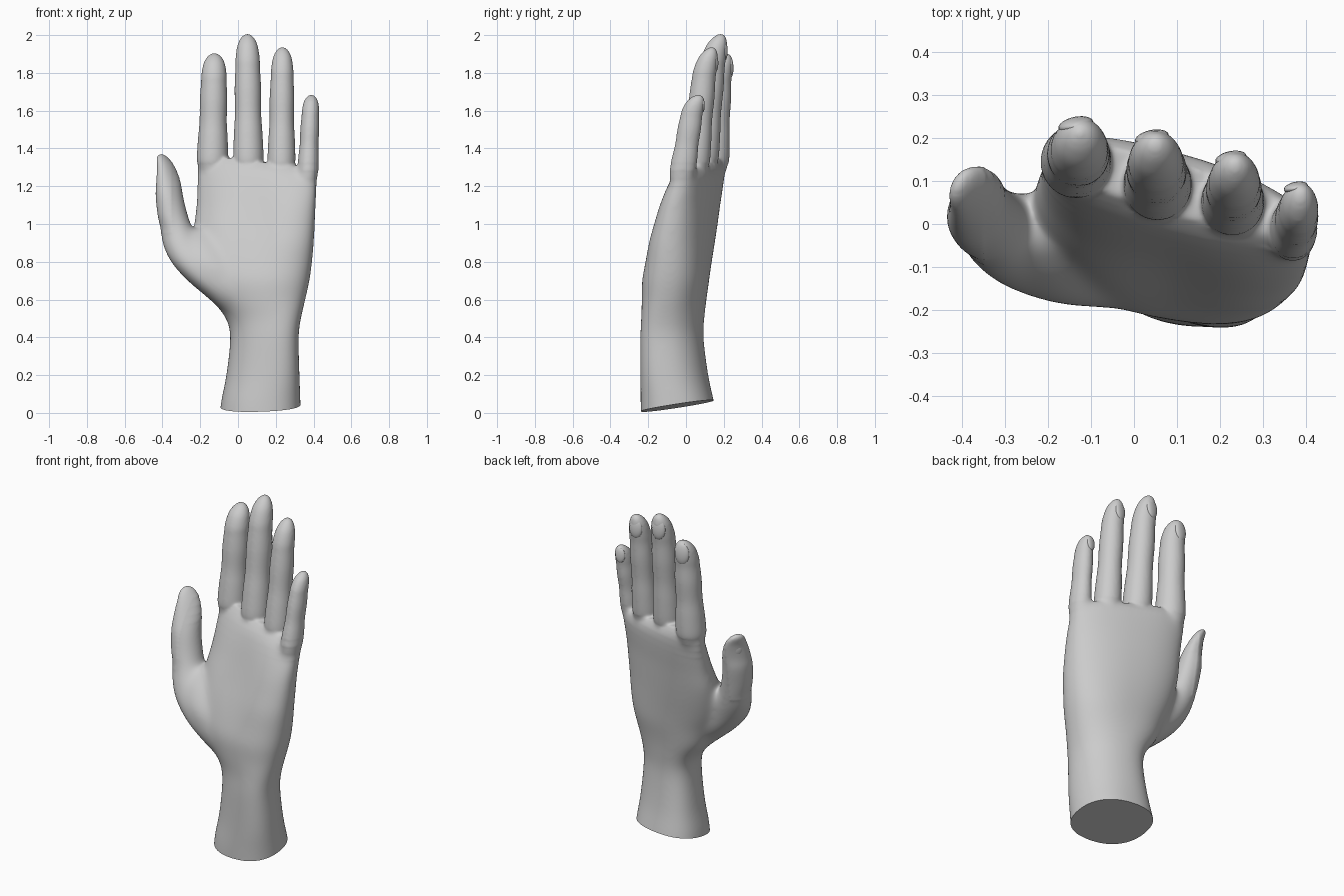
import bpy, bmesh, math
from mathutils import Vector

cube = bpy.data.objects.get("Cube")
if cube:
    bpy.data.objects.remove(cube, do_unlink=True)

skin = bpy.data.materials.new("plain_grey")
skin.use_nodes = True
grey = (0.6, 0.6, 0.6, 1)
skin.diffuse_color = grey
skin.node_tree.nodes["Principled BSDF"].inputs["Base Color"].default_value = grey

SIDES = 40


def spline(rows, steps=4):
    """Smoothly interpolate rows of section values."""
    result = []
    for i in range(len(rows) - 1):
        before, start = rows[max(i - 1, 0)], rows[i]
        end, after = rows[i + 1], rows[min(i + 2, len(rows) - 1)]
        for s in range(steps):
            t = s / steps
            result.append([
                b + t / 2 * (c - a + t * (2 * a - 5 * b + 4 * c - d + t * (3 * (b - c) + d - a)))
                for a, b, c, d in zip(before, start, end, after)])
    result.append(list(rows[-1]))
    return result


def loft(bm, rows, power=2.0):
    """Skin rows of: z, centre x, centre y, half width, half depth, shear, hollow, slope."""
    rings = []
    padded = [(list(row) + [0, 0, 0])[:8] for row in rows]
    for z, cx, cy, rx, ry, shear, hollow, slope in spline(padded):
        ring = []
        for k in range(SIDES):
            angle = math.tau * k / SIDES
            c, s = math.cos(angle), math.sin(angle)
            u = math.copysign(abs(c) ** (2 / power), c)
            v = math.copysign(abs(s) ** (2 / power), s)
            if v < 0:
                v *= 1 - hollow * math.exp(-(u / 0.4) ** 2)
            x = u * max(rx, 0.003)
            y = v * max(ry, 0.003) + shear * x
            ring.append(bm.verts.new((cx + x, cy + y, z + slope * x)))
        rings.append(ring)
    for low, high in zip(rings, rings[1:]):
        for k in range(SIDES):
            n = (k + 1) % SIDES
            bm.faces.new((low[k], low[n], high[n], high[k]))
    bm.faces.new(rings[0][::-1])
    bm.faces.new(rings[-1])


def finger_point(base, tip, radius, t):
    """Point on a finger's centre line, which bends back near the tip."""
    p = Vector(base).lerp(Vector(tip), t)
    p.y += 0.37 * radius * (max(0, t - 0.7) / 0.3) ** 2
    return p


def finger(bm, base, tip, radius, depth):
    """Tapered finger with soft joints and a domed tip."""
    profile = [(-.4, .45), (-.22, .7), (-.08, .92), (0, 1), (.18, .95), (.35, .87),
               (.55, .88), (.71, .82), (.8, .8), (.9, .68), (.96, .47), (.99, .24), (1, .06)]
    rows = []
    for t, scale in profile:
        p = finger_point(base, tip, radius, t)
        r = radius * scale
        rows.append((p.z, p.x, p.y, r, r * depth))
    loft(bm, rows)


def nail(name, location, size, tilt, turn):
    """Rounded nail sunk into the back of a fingertip."""
    bpy.ops.mesh.primitive_uv_sphere_add(segments=24, ring_count=12, location=location)
    ob = bpy.context.object
    ob.name = name
    ob.scale = size
    ob.rotation_euler = (tilt, 0, turn)
    ob.data.materials.append(skin)
    bpy.ops.object.shade_smooth()


bm = bmesh.new()

# Forearm stump, wrist and palm
loft(bm, [
    (-.1, .115, -.03, .22, .208, -.1),
    (.05, .12, -.045, .212, .193, -.13),
    (.2, .132, -.062, .195, .173, -.22),
    (.4, .14, -.075, .182, .158, -.27),
    (.5, .135, -.07, .2, .157, -.25),
    (.6, .11, -.063, .248, .164, -.17),
    (.7, .1, -.057, .28, .174, -.13, .04),
    (.8, .09, -.042, .304, .17, -.15, .1),
    (.9, .087, -.025, .316, .163, -.19, .17),
    (1, .088, -.003, .321, .15, -.22, .2),
    (1.1, .096, .02, .318, .134, -.25, .18),
    (1.2, .101, .047, .318, .117, -.27, .1, -.05),
    (1.28, .104, .07, .314, .095, -.28, 0, -.1),
    (1.33, .105, .08, .295, .06, -.28, 0, -.13),
], power=2.3)

# Thumb
loft(bm, [
    (.5, 0, -.05, .04, .07),
    (.6, -.05, -.07, .102, .105),
    (.7, -.14, -.07, .129, .12),
    (.8, -.23, -.055, .128, .112),
    (.9, -.295, -.025, .108, .1),
    (.97, -.322, -.005, .087, .092),
    (1.05, -.345, .01, .081, .088, .1),
    (1.15, -.362, .03, .074, .083, .2),
    (1.22, -.366, .05, .067, .07, .4),
    (1.3, -.38, .075, .049, .052, .6),
    (1.35, -.4, .09, .031, .036, .6),
    (1.372, -.407, .095, .008, .01, .6),
])

# Fleshy mound joining thumb and palm
loft(bm, [
    (.5, .02, -.06, .05, .08),
    (.6, 0, -.07, .13, .12),
    (.7, -.08, -.07, .17, .126),
    (.8, -.15, -.06, .17, .122),
    (.9, -.19, -.025, .13, .1),
    (.97, -.21, .005, .07, .06),
])

# Four fingers: base, tip, radius, depth ratio
fingers = {
    "index": ((-.135, .145, 1.35), (-.125, .18, 1.905), .083, 1.02),
    "middle": ((.055, .092, 1.36), (.05, .155, 2.007), .08, 1.03),
    "ring": ((.23, .051, 1.34), (.235, .11, 1.937), .074, 1.04),
    "little": ((.37, -.018, 1.28), (.388, .046, 1.685), .057, 1.25),
}
for base, tip, radius, depth in fingers.values():
    finger(bm, base, tip, radius, depth)

bmesh.ops.recalc_face_normals(bm, faces=bm.faces[:])
mesh = bpy.data.meshes.new("hand")
bm.to_mesh(mesh)
bm.free()
hand = bpy.data.objects.new("hand", mesh)
bpy.context.collection.objects.link(hand)

# Fuse the parts into one skin and soften the joins
remesh = hand.modifiers.new("fuse", 'REMESH')
remesh.mode = 'VOXEL'
remesh.voxel_size = 0.007
smooth = hand.modifiers.new("soften", 'SMOOTH')
smooth.factor = 0.5
smooth.iterations = 10
depsgraph = bpy.context.evaluated_depsgraph_get()
fused = bpy.data.meshes.new_from_object(hand.evaluated_get(depsgraph))
hand.modifiers.clear()
hand.data = fused

# Blend the palm, thumb mound and knuckles, fading towards the fingers
bm = bmesh.new()
bm.from_mesh(fused)
for top in (1.32, 1.28, 1.24, 1.2):
    region = [v for v in bm.verts if v.co.z < top and (v.co.x > -0.35 or v.co.z < 0.95)]
    for i in range(18):
        bmesh.ops.smooth_vert(bm, verts=region, factor=0.5,
                              use_axis_x=True, use_axis_y=True, use_axis_z=True)

# Slanted flat cut under the forearm
cut = bmesh.ops.bisect_plane(
    bm, geom=bm.verts[:] + bm.edges[:] + bm.faces[:], dist=0.00001,
    plane_co=(0, -.24, 0), plane_no=(-.05, -.16, 1), clear_inner=True)
rim = [e for e in cut["geom_cut"] if isinstance(e, bmesh.types.BMEdge)]
bmesh.ops.holes_fill(bm, edges=rim, sides=0)
bmesh.ops.recalc_face_normals(bm, faces=bm.faces[:])
bm.to_mesh(fused)
bm.free()
fused.materials.clear()
fused.materials.append(skin)
bpy.ops.object.select_all(action='DESELECT')
hand.select_set(True)
bpy.context.view_layer.objects.active = hand
bpy.ops.object.shade_smooth_by_angle(angle=math.radians(45))

# Nails on the backs of the fingertips, turned a little towards the thumb
TURN = 0.2
for name, (base, tip, radius, depth) in fingers.items():
    p = finger_point(base, tip, radius, 0.87)
    reach = radius * (0.735 * depth - 0.19)
    p += Vector((-math.sin(TURN), math.cos(TURN), 0)) * reach
    nail(name + "_nail", p, (radius * 0.5, radius * 0.23, radius * 0.75), 0.05, TURN)
nail("thumb_nail", (-.394, .087, 1.27), (.036, .016, .05), -.1, .78)
